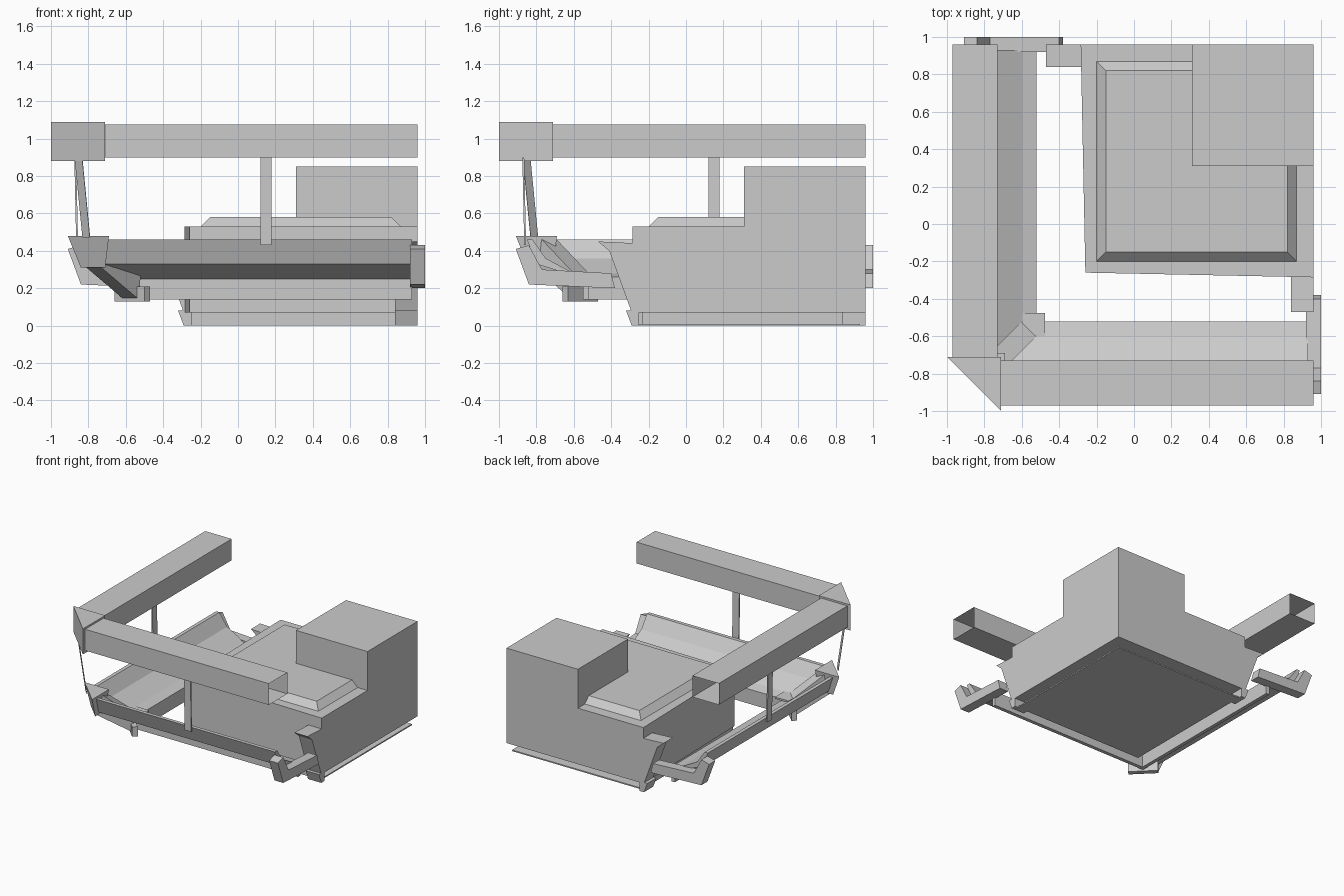
import bpy
import bmesh

if "Cube" in bpy.data.objects:
    bpy.data.objects.remove(bpy.data.objects["Cube"])

grey = bpy.data.materials.new("plain_grey")
grey.use_nodes = True
grey.diffuse_color = (0.6, 0.6, 0.6, 1)
for node in grey.node_tree.nodes:
    if node.type == "BSDF_PRINCIPLED":
        node.inputs["Base Color"].default_value = grey.diffuse_color


def loft(name, ring_a, ring_b, caps=True, swap=False):
    """Bridge two matching rings; swap mirrors across the x = y diagonal."""
    bm = bmesh.new()
    rings = []
    for ring in (ring_a, ring_b):
        rings.append([bm.verts.new((y, x, z) if swap else (x, y, z)) for x, y, z in ring])
    a, b = rings
    n = len(a)
    for i in range(n):
        j = (i + 1) % n
        bm.faces.new((a[i], a[j], b[j], b[i]))
    if caps:
        bm.faces.new(a[::-1])
        bm.faces.new(b)
    bmesh.ops.recalc_face_normals(bm, faces=bm.faces)
    mesh = bpy.data.meshes.new(name)
    bm.to_mesh(mesh)
    bm.free()
    mesh.materials.append(grey)
    obj = bpy.data.objects.new(name, mesh)
    bpy.context.scene.collection.objects.link(obj)


def pair(name, ring_a, ring_b, caps=True):
    loft("front_" + name, ring_a, ring_b, caps)
    loft("side_" + name, ring_a, ring_b, caps, swap=True)


def run(name, profile, start, end, caps=True):
    """Profile of (y, z) points run along x, plus its diagonal twin."""
    pair(name, [(start, y, z) for y, z in profile], [(end, y, z) for y, z in profile], caps)


def slab(name, outline, z0, z1, top=None):
    loft(name, [(x, y, z0) for x, y in outline], [(x, y, z1) for x, y in top or outline])


def square(lo, hi):
    return [(lo, lo), (hi, lo), (hi, hi), (lo, hi)]


def diagonal(d, half, z):
    """Level edge across the corner diagonal."""
    return [(d - half, d + half, z), (d + half, d - half, z)]


def diagonal_plate(name, top, bottom, half, thick):
    """Plate across the diagonal between two (distance, z) levels."""
    rings = [diagonal(d, half, z) + diagonal(d + thick, half, z)[::-1] for d, z in (top, bottom)]
    loft(name, *rings)


# Main block with stepped tower and bevelled pad
slab("main_block", [(-0.26, -0.26), (0.96, -0.285), (0.96, 0.96), (-0.285, 0.96)], 0.07, 0.53)
slab("tower", square(0.31, 0.96), 0.53, 0.85)
slab("raised_pad", square(-0.2, 0.87), 0.53, 0.58, square(-0.15, 0.82))

# Base plate with upright walls on the two street sides
slab("base_plate", square(-0.25, 0.93), 0, 0.01)
run("base_wall", [(-0.25, 0), (-0.23, 0), (-0.23, 0.07), (-0.25, 0.07)], -0.25, 0.84)
run("bracket_foot", [(-0.32, 0.08), (-0.29, 0), (-0.25, 0), (-0.25, 0.08)], 0.84, 0.96)

# Overhead beams, open at the far ends, joined by a corner wedge
run("beam", [(-0.97, 0.9), (-0.73, 0.9), (-0.73, 1.075), (-0.97, 1.075)], -0.71, 0.96, caps=False)
slab("beam_corner", [(-1, -0.71), (-0.71, -1), (-0.71, -0.71)], 0.88, 1.09)

# Trough along two sides, mitred at the corner
trough = [(-0.85, 0.46), (-0.8, 0.33), (-0.55, 0.25), (-0.55, 0.14), (-0.52, 0.14),
          (-0.52, 0.26), (-0.6, 0.28), (-0.75, 0.36), (-0.82, 0.46)]
pair("trough", [(max(y, -0.72), y, z) for y, z in trough], [(0.93, y, z) for y, z in trough])

# Corner gusset, diagonal brace and foot under the trough
slab("trough_corner", [(-0.84, -0.71), (-0.71, -0.84), (-0.71, -0.71)], 0.31, 0.48,
     [(-0.91, -0.69), (-0.69, -0.91), (-0.69, -0.69)])
loft("corner_brace", diagonal(-0.77, 0.04, 0.31) + diagonal(-0.74, 0.04, 0.47)[::-1],
     diagonal(-0.57, 0.04, 0.14) + diagonal(-0.56, 0.04, 0.28)[::-1])
diagonal_plate("corner_foot", (-0.58, 0.21), (-0.58, 0.13), 0.08, 0.03)
slab("corner_floor", square(-0.6, -0.475), 0.27, 0.284)

# Thin posts holding the beams
run("post", [(-0.875, 0.9), (-0.865, 0.9), (-0.855, 0.43), (-0.865, 0.43)], 0.12, 0.18)
diagonal_plate("corner_post", (-0.853, 0.89), (-0.812, 0.47), 0.02, 0.002)

# Bent end arms and the brackets that tie them to the block
run("end_arm", [(-0.91, 0.41), (-0.84, 0.22), (-0.38, 0.2), (-0.4, 0.28), (-0.77, 0.3), (-0.84, 0.43)],
    0.92, 1)
run("bracket", [(-0.47, 0.45), (-0.41, 0.4), (-0.29, 0.07), (-0.26, 0.07), (-0.26, 0.44)], 0.84, 0.96)
